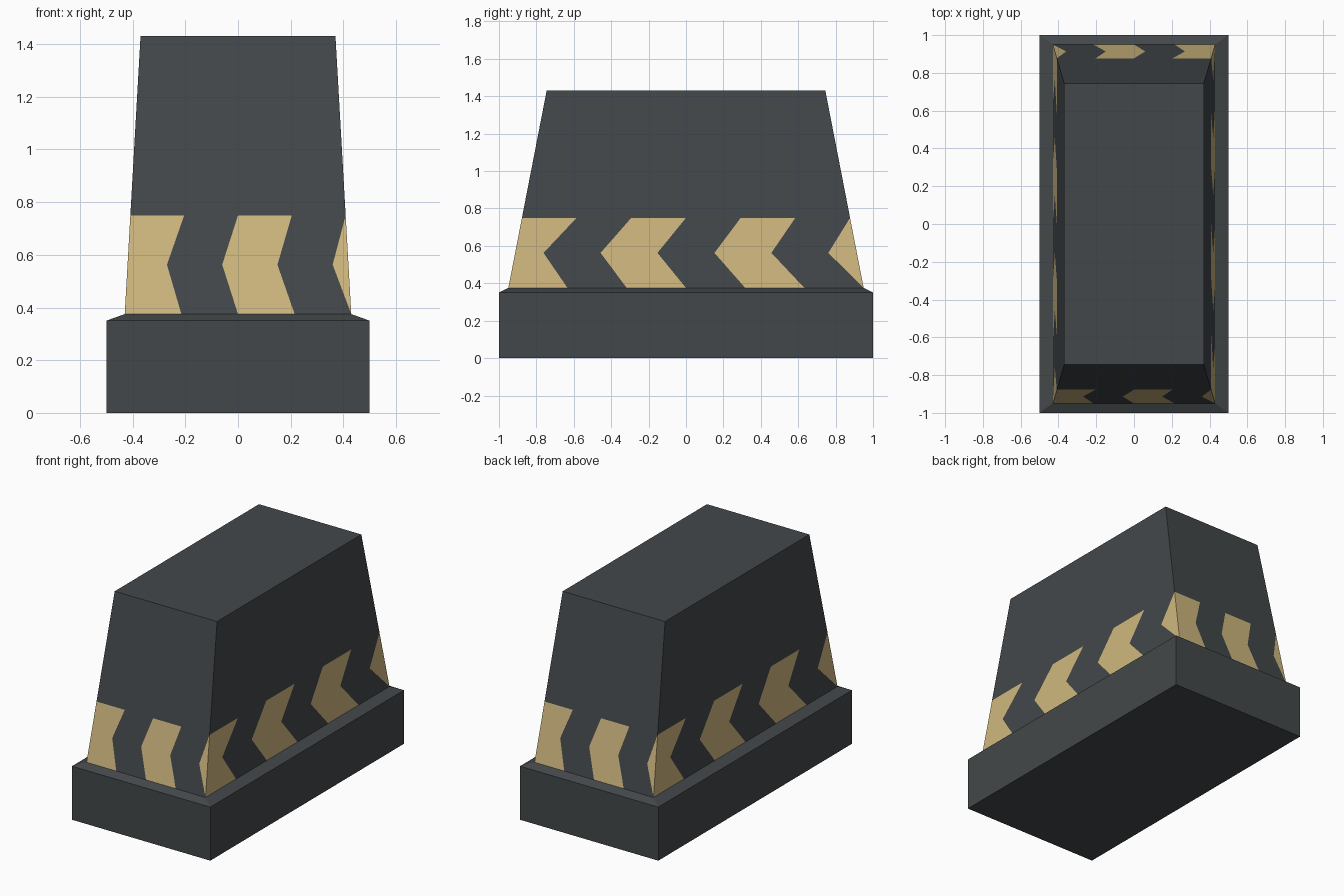
import bpy, bmesh

if "Cube" in bpy.data.objects:
    bpy.data.objects.remove(bpy.data.objects["Cube"])


def material(name, color):
    m = bpy.data.materials.new(name)
    m.diffuse_color = color
    m.use_nodes = True
    m.node_tree.nodes["Principled BSDF"].inputs["Base Color"].default_value = m.diffuse_color
    return m


DARK = material("dark_grey", (0.056, 0.064, 0.068, 1))
GOLD = material("pale_yellow", (0.63, 0.48, 0.21, 1))


def finish(bm, name, mats):
    bmesh.ops.remove_doubles(bm, verts=bm.verts, dist=1e-4)
    bmesh.ops.recalc_face_normals(bm, faces=bm.faces)
    me = bpy.data.meshes.new(name)
    bm.to_mesh(me)
    bm.free()
    for m in mats:
        me.materials.append(m)
    ob = bpy.data.objects.new(name, me)
    bpy.context.collection.objects.link(ob)
    return ob


# Base plinth: box with a shallow sloped lip, open where the body stands
bm = bmesh.new()
rings = [[bm.verts.new((sx * x, sy * y, z))
          for sx, sy in ((-1, -1), (1, -1), (1, 1), (-1, 1))]
         for x, y, z in ((0.5, 1, 0), (0.5, 1, 0.35), (0.43, 0.95, 0.375))]
bm.faces.new(rings[0])
for lo, hi in zip(rings, rings[1:]):
    for i in range(4):
        j = (i + 1) % 4
        bm.faces.new((lo[i], lo[j], hi[j], hi[i]))
finish(bm, "base_plinth", [DARK])

# Tapered body with a chevron band around its foot
Z0, Z_MID, Z_BAND, Z_TOP = 0.375, 0.5625, 0.75, 1.43


def half_sizes(z):
    t = (z - Z0) / (Z_TOP - Z0)
    return 0.43 - 0.06 * t, 0.95 - 0.205 * t


def side_point(side, u, z):
    """Point on a sloped side; u runs -1..1 left to right seen from outside."""
    x, y = half_sizes(z)
    return ((u * x, -y, z), (x, u * y, z), (-u * x, y, z), (-x, -u * y, z))[side]


bm = bmesh.new()


def add_face(points, mat=0):
    unique = list(dict.fromkeys(points))
    if len(unique) > 2:
        bm.faces.new([bm.verts.new(p) for p in unique]).material_index = mat


for side in range(4):
    stripes, shift = ((4, 0.143), (6, 0.167))[side % 2]
    edges = [(-1.0, -1.0)]
    for k in range(1, stripes + 1):
        u = -1 + 2 * k / stripes
        edges.append((u, u - shift))
    edges.append((1.0, 1.0))
    # alternating yellow and dark chevrons, lower and upper halves
    for k, ((a, am), (b, bmid)) in enumerate(zip(edges, edges[1:])):
        for z in (Z0, Z_BAND):
            add_face([side_point(side, a, z), side_point(side, b, z),
                      side_point(side, bmid, Z_MID), side_point(side, am, Z_MID)],
                     1 - k % 2)
    # plain upper wall
    add_face([side_point(side, u, Z_BAND) for u, _ in edges]
             + [side_point(side, 1, Z_TOP), side_point(side, -1, Z_TOP)])

# flat top
add_face([side_point(s, -1, Z_TOP) for s in range(4)])
finish(bm, "tapered_body", [DARK, GOLD])
